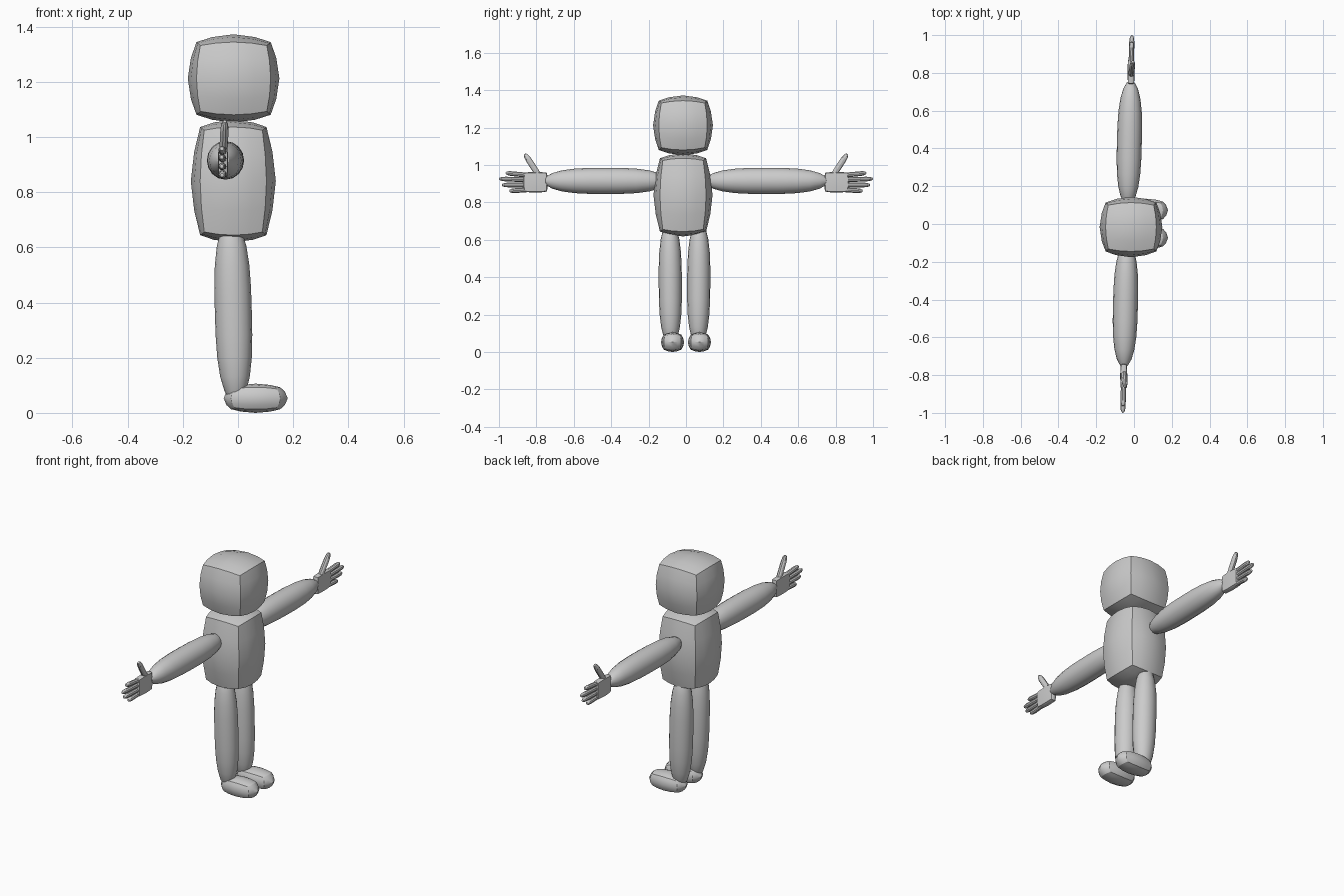
import bpy, bmesh, math
from mathutils import Vector

if "Cube" in bpy.data.objects:
    bpy.data.objects.remove(bpy.data.objects["Cube"])

gray = bpy.data.materials.new("plain gray")
gray.diffuse_color = (0.6, 0.6, 0.6, 1)
gray.use_nodes = True
gray.node_tree.nodes["Principled BSDF"].inputs["Base Color"].default_value = gray.diffuse_color


def finish(bm, name, angle=30):
    bmesh.ops.recalc_face_normals(bm, faces=bm.faces)
    me = bpy.data.meshes.new(name)
    bm.to_mesh(me)
    bm.free()
    me.materials.append(gray)
    ob = bpy.data.objects.new(name, me)
    bpy.context.collection.objects.link(ob)
    bpy.ops.object.select_all(action='DESELECT')
    ob.select_set(True)
    bpy.context.view_layer.objects.active = ob
    bpy.ops.object.shade_smooth_by_angle(angle=math.radians(angle))
    return ob


def puffed_box(name, center, half, puff, cuts=3):
    """Divided box, each axis blended towards a sphere by its puff amount."""
    bm = bmesh.new()
    bmesh.ops.create_cube(bm, size=2)
    bmesh.ops.subdivide_edges(bm, edges=bm.edges[:], cuts=cuts, use_grid_fill=True)
    for v in bm.verts:
        n = v.co.normalized()
        v.co = Vector([center[i] + half[i] * ((1 - puff[i]) * v.co[i] + puff[i] * n[i])
                       for i in range(3)])
    return finish(bm, name)


def rod(name, a, b, r1, r2, power=3, segs=16, rings=12):
    """Blunt-ended spindle from a to b; r1 is the radius along x (or y if upright)."""
    a, b = Vector(a), Vector(b)
    d = (b - a).normalized()
    side = Vector((0, 1, 0)) if abs(d.z) > 0.95 else Vector((1, 0, 0))
    u = (side - d * side.dot(d)).normalized()
    w = d.cross(u)
    bm = bmesh.new()
    loops = []
    for i in range(1, rings):
        t = -math.cos(math.pi * i / rings)
        k = math.sqrt(1 - abs(t) ** power)
        c = (a + b) / 2 + (b - a) / 2 * t
        loops.append([bm.verts.new(c + u * r1 * k * math.cos(2 * math.pi * j / segs)
                                   + w * r2 * k * math.sin(2 * math.pi * j / segs))
                      for j in range(segs)])
    tip_a, tip_b = bm.verts.new(a), bm.verts.new(b)
    for j in range(segs):
        n = (j + 1) % segs
        for p, q in zip(loops, loops[1:]):
            bm.faces.new((p[j], p[n], q[n], q[j]))
        bm.faces.new((tip_a, loops[0][n], loops[0][j]))
        bm.faces.new((tip_b, loops[-1][j], loops[-1][n]))
    return finish(bm, name)


# head and torso
puffed_box("head", (-0.016, -0.016, 1.212), (0.166, 0.16, 0.16), (0.65, 0.65, 0.6))
puffed_box("torso", (-0.017, -0.016, 0.84), (0.154, 0.158, 0.222), (0.75, 0.75, 0.4))

for s, side in ((1, "left"), (-1, "right")):
    # the arm line is turned slightly about the vertical
    def at(y, z, dx=0.0):
        return (-0.035 + 0.024 * s * y + dx, s * y, z)

    rod(side + "_arm", at(0.10, 0.915), at(0.76, 0.915), 0.066, 0.07)

    # hand: palm, four fingers and a raised thumb
    puffed_box(side + "_palm", at(0.805, 0.908), (0.019, 0.068, 0.056), (0.5, 0.35, 0.35))
    for i, (z0, z1, tip) in enumerate(((0.943, 0.957, 0.965), (0.92, 0.926, 1.0),
                                       (0.894, 0.893, 0.985), (0.869, 0.861, 0.945))):
        rod(f"{side}_finger_{i + 1}", at(0.82, z0), at(tip, z1),
            0.014, 0.0135, power=6, segs=10, rings=10)
    rod(side + "_thumb", at(0.775, 0.925), at(0.862, 1.06, 0.008),
        0.015, 0.017, power=5, segs=10, rings=10)

    # leg and foot
    y = -0.008 + s * 0.078
    rod(side + "_leg", (-0.026, y, 0.70), (-0.008, y - s * 0.004, 0.035), 0.062, 0.067)
    puffed_box(side + "_foot", (0.064, s * 0.072, 0.053), (0.116, 0.062, 0.053),
               (0.8, 0.85, 0.85))
